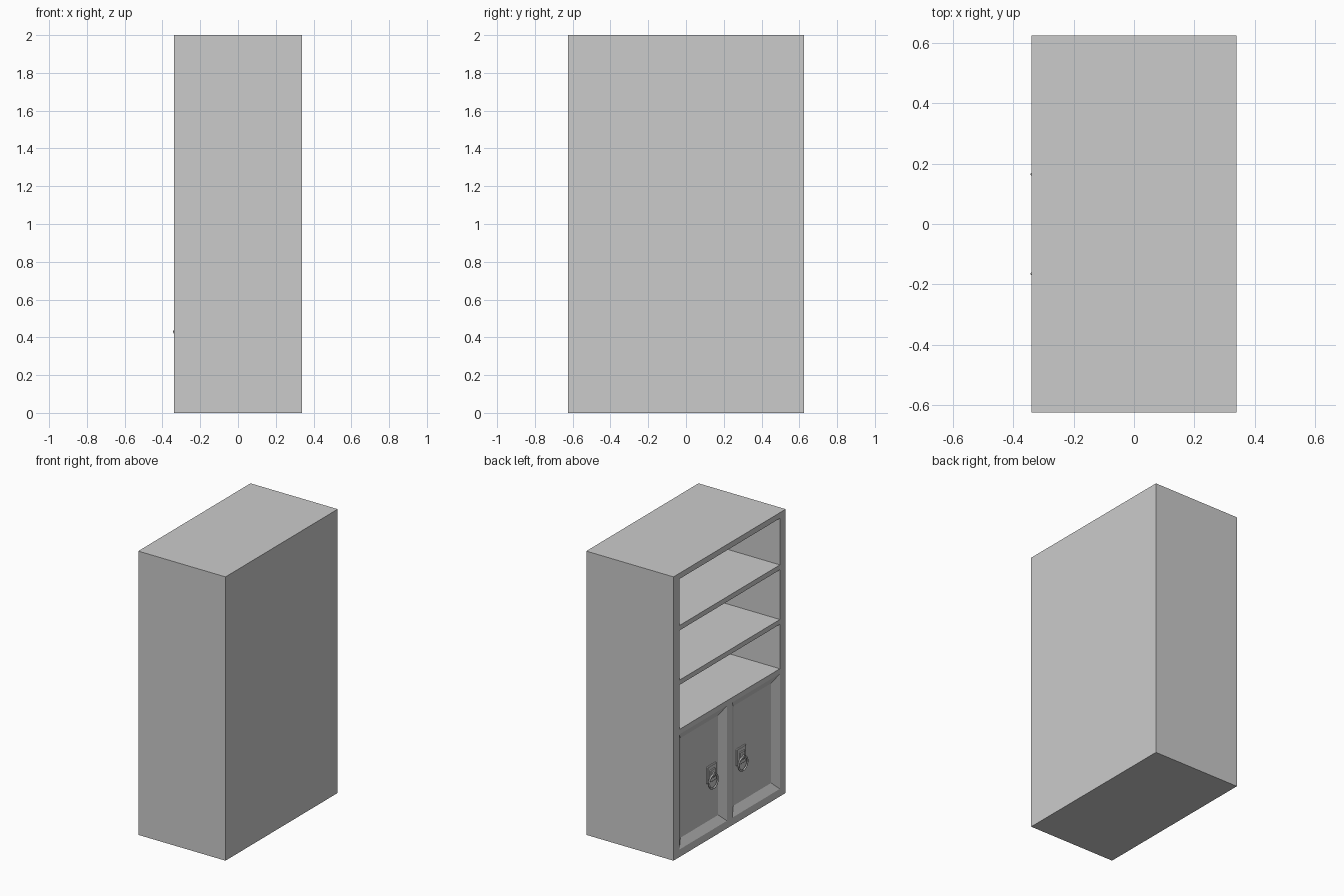
import bpy, bmesh
from math import pi

if "Cube" in bpy.data.objects:
    bpy.data.objects.remove(bpy.data.objects["Cube"])

W, D, H = 0.68, 1.25, 2.0      # x depth, y width, z height
FRONT = -W / 2                 # open side faces -x
SIDE = 0.065                   # side board thickness
INNER = D / 2 - SIDE


def box(name, lo, hi, bevel=0):
    bm = bmesh.new()
    bmesh.ops.create_cube(bm, size=1)
    for v in bm.verts:
        v.co = [l + (c + 0.5) * (h - l) for c, l, h in zip(v.co, lo, hi)]
    if bevel:
        bmesh.ops.bevel(bm, geom=bm.edges[:], offset=bevel, segments=1, affect='EDGES')
    me = bpy.data.meshes.new(name)
    bm.to_mesh(me)
    bm.free()
    ob = bpy.data.objects.new(name, me)
    bpy.context.collection.objects.link(ob)
    return ob


def cut(target, cutter):
    mod = target.modifiers.new("cut_" + cutter.name, 'BOOLEAN')
    mod.operation, mod.solver, mod.object = 'DIFFERENCE', 'EXACT', cutter
    cutter.hide_render = True
    cutter.display_type = 'WIRE'
    cutter.hide_set(True)


# Cabinet carcass
cabinet = box("cabinet", (FRONT, -D / 2, 0), (W / 2, D / 2, H))

# Three open shelf bays
for i, (z0, z1) in enumerate([(0.90, 1.213), (1.247, 1.597), (1.632, 1.96)]):
    cut(cabinet, box(f"bay_cutter_{i}", (FRONT - 0.1, -INNER, z0), (W / 2 - 0.04, INNER, z1)))

# Two recessed door panels with sloping borders
STILE, RECESS, SLOPE = 0.029, 0.03, 0.055
Z0, Z1 = 0.053, 0.865
k = SLOPE / RECESS
OUT = 0.01
for s, side in ((-1, "right"), (1, "left")):
    y0, y1 = sorted((s * STILE, s * INNER))
    ob = box(f"door_cutter_{side}", (FRONT - OUT, y0, Z0), (FRONT + RECESS, y1, Z1))
    yc, zc = (y0 + y1) / 2, (Z0 + Z1) / 2
    for v in ob.data.vertices:
        # widen the outer end, narrow the inner end
        d = -SLOPE if v.co.x > FRONT else OUT * k
        v.co.y += d if v.co.y > yc else -d
        v.co.z += d if v.co.z > zc else -d
    cut(cabinet, ob)

# Ring pulls: back plate, boss, hinge knuckle and hanging ring
PANEL = FRONT + RECESS
HZ = 0.435
for s, side in ((-1, "right"), (1, "left")):
    y = s * 0.165
    box(f"handle_plate_{side}", (PANEL - 0.01, y - 0.05, HZ - 0.06),
        (PANEL + 0.005, y + 0.05, HZ + 0.06), 0.004)
    box(f"handle_boss_{side}", (PANEL - 0.018, y - 0.028, HZ - 0.032),
        (PANEL - 0.005, y + 0.028, HZ + 0.032), 0.004)
    bpy.ops.mesh.primitive_torus_add(
        major_radius=0.013, minor_radius=0.005, major_segments=16, minor_segments=8,
        location=(PANEL - 0.0155, y, HZ - 0.006), rotation=(pi / 2, 0, 0))
    loop = bpy.context.object
    loop.name = f"handle_loop_{side}"
    bpy.ops.object.shade_smooth()
    bpy.ops.mesh.primitive_torus_add(
        major_radius=0.048, minor_radius=0.006, major_segments=32, minor_segments=8,
        location=(PANEL - 0.02, y, HZ - 0.054), rotation=(0, pi / 2, 0))
    ring = bpy.context.object
    ring.name = f"handle_ring_{side}"
    bpy.ops.object.shade_smooth()
